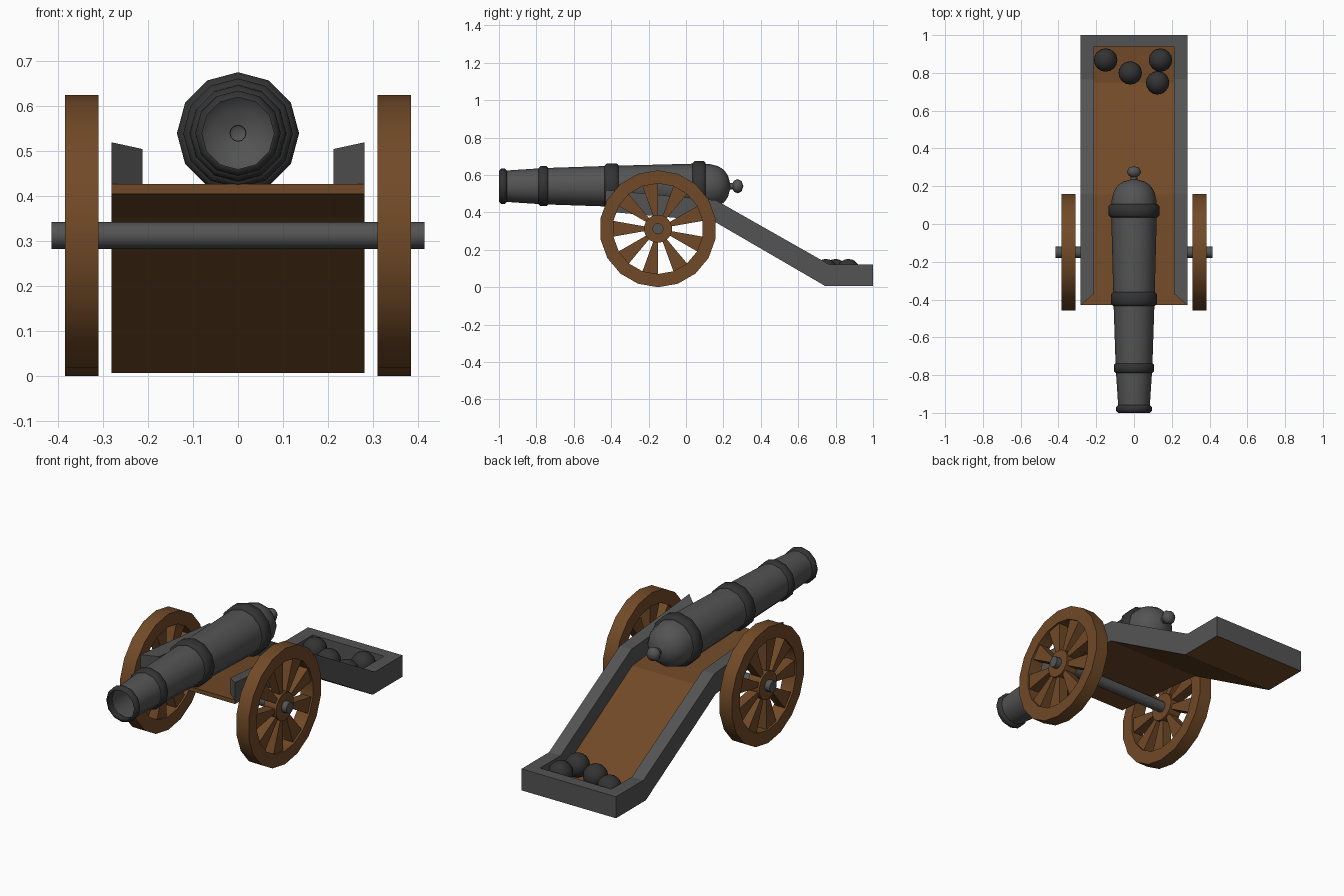
import bpy, bmesh, math
from mathutils import Vector

if "Cube" in bpy.data.objects:
    bpy.data.objects.remove(bpy.data.objects["Cube"])


def material(name, rgb):
    m = bpy.data.materials.new(name)
    m.diffuse_color = (*rgb, 1)
    m.use_nodes = True
    m.node_tree.nodes["Principled BSDF"].inputs["Base Color"].default_value = m.diffuse_color
    return m


WOOD = material("brown_wood", (0.165, 0.068, 0.020))
IRON = material("grey_iron", (0.088, 0.088, 0.088))
DARK = material("dark_iron", (0.033, 0.033, 0.033))


def finish(name, bm, mats, smooth=None, mirror=False):
    bmesh.ops.recalc_face_normals(bm, faces=bm.faces)
    me = bpy.data.meshes.new(name)
    bm.to_mesh(me)
    bm.free()
    for m in mats:
        me.materials.append(m)
    if smooth:
        for p in me.polygons:
            p.use_smooth = True
        me.set_sharp_from_angle(angle=math.radians(smooth))
    ob = bpy.data.objects.new(name, me)
    bpy.context.collection.objects.link(ob)
    if mirror:
        ob.modifiers.new("mirror", 'MIRROR').use_mirror_merge = False
    return ob


def lathe(name, profile, n, mat, axis, centre, closed=False, smooth=35, mirror=False):
    """Turn (distance along axis, radius) points around the x or y axis, a vertex at the top."""
    bm = bmesh.new()
    rings = []
    for a, r in profile:
        ring = []
        for k in range(n):
            t = math.tau * k / n
            s, c = r * math.sin(t), r * math.cos(t)
            p = Vector((a, s, c)) if axis == 'x' else Vector((s, a, c))
            ring.append(bm.verts.new(p + Vector(centre)))
        rings.append(ring)
    pairs = list(zip(rings, rings[1:])) + ([(rings[-1], rings[0])] if closed else [])
    for a, b in pairs:
        for k in range(n):
            j = (k + 1) % n
            bm.faces.new((a[k], a[j], b[j], b[k]))
    bmesh.ops.remove_doubles(bm, verts=bm.verts, dist=1e-5)
    return finish(name, bm, [mat], smooth, mirror)


def add_prism(bm, yz, x0, x1):
    """Extrude a side outline between two x positions."""
    a = [bm.verts.new((x0, y, z)) for y, z in yz]
    b = [bm.verts.new((x1, y, z)) for y, z in yz]
    bm.faces.new(a)
    bm.faces.new(b[::-1])
    for i in range(len(yz)):
        j = (i + 1) % len(yz)
        bm.faces.new((a[i], b[i], b[j], a[j]))


# Barrel: an open tube with a domed breech and knob
BC = (0, 0, 0.54)
lathe("barrel", [(-0.985, 0.081), (-0.96, 0.084), (-0.76, 0.097), (-0.40, 0.109), (0.06, 0.121),
                 (0.13, 0.118), (0.175, 0.106), (0.205, 0.085), (0.225, 0.055), (0.235, 0.018),
                 (0.25, 0.017), (0.257, 0.030), (0.277, 0.038), (0.297, 0.028), (0.307, 0)],
      12, IRON, 'y', BC, smooth=50)

# Reinforcing bands
for name, y0, y1, r, inner in (("muzzle_band", -1.0, -0.957, 0.095, 0.080),
                               ("front_band", -0.79, -0.735, 0.107, 0.090),
                               ("middle_band", -0.435, -0.36, 0.122, 0.102),
                               ("breech_band", 0.035, 0.105, 0.136, 0.112)):
    b = 0.012
    lathe(name, [(y0, inner), (y0, r - b), (y0 + b, r), (y1 - b, r), (y1, r - b), (y1, inner)],
          12, DARK, 'y', BC, closed=True, smooth=50)

# Wheels: rim, hub and nine wedge spokes
WY, WZ, WR = -0.15, 0.3125, 0.3125
WC = (0, WY, WZ)
lathe("wheel_rim", [(0.311, 0.242), (0.311, WR), (0.385, WR), (0.385, 0.242)],
      18, WOOD, 'x', WC, closed=True, mirror=True)
lathe("wheel_hub", [(0.311, 0), (0.311, 0.075), (0.385, 0.075), (0.385, 0)],
      18, WOOD, 'x', WC, mirror=True)
bm = bmesh.new()
for k in range(9):
    a, b = (math.radians(90 + 40 * k), math.radians(110 + 40 * k))
    add_prism(bm, [(WY + r * math.cos(t), WZ + r * math.sin(t))
                   for r, t in ((0.07, a), (0.245, a), (0.245, b), (0.07, b))], 0.321, 0.375)
finish("wheel_spokes", bm, [WOOD], mirror=True)

# Axle
lathe("axle", [(-0.415, 0), (-0.415, 0.03), (0.415, 0.03), (0.415, 0)], 12, IRON, 'x', WC)

# Carriage floor: wooden, with iron outer sides and rear
HW = 0.282
under = [(-0.43, 0.405), (0.15, 0.352), (0.745, 0.006), (1.0, 0.006)]
floor = [(-0.43, 0.427), (0.155, 0.374), (0.75, 0.028), (1.0, 0.028)]
top = [(-0.43, 0.52), (0.16, 0.465), (0.765, 0.122), (0.94, 0.122)]
bm = bmesh.new()
add_prism(bm, under + floor[::-1], -HW, HW)
bm.normal_update()
for f in bm.faces:
    f.material_index = int(abs(f.normal.x) > 0.9 or f.calc_center_median().y > 0.99)
finish("carriage_floor", bm, [WOOD, IRON])

# Carriage cheeks with mitred front ends
bm = bmesh.new()
add_prism(bm, floor[:3] + [(0.94, 0.028)] + top[::-1], 0.213, HW)
for v in bm.verts:
    if v.co.y < -0.42 and v.co.x < 0.25:
        v.co.y = -0.37
        v.co.z = 0.505 if v.co.z > 0.45 else 0.421
finish("carriage_cheeks", bm, [IRON], mirror=True)

# Rear wall of the tray
bm = bmesh.new()
add_prism(bm, [(0.94, 0.028), (1.0, 0.028), (1.0, 0.122), (0.94, 0.122)], -HW, HW)
finish("tray_rear_wall", bm, [IRON])

# Cannonballs
for i, (x, y) in enumerate(((-0.15, 0.868), (-0.02, 0.80), (0.14, 0.868), (0.125, 0.748))):
    bm = bmesh.new()
    bmesh.ops.create_uvsphere(bm, u_segments=16, v_segments=10, radius=0.062)
    bmesh.ops.translate(bm, verts=bm.verts, vec=(x, y, 0.089))
    finish(f"cannonball_{i + 1}", bm, [DARK], smooth=50)
